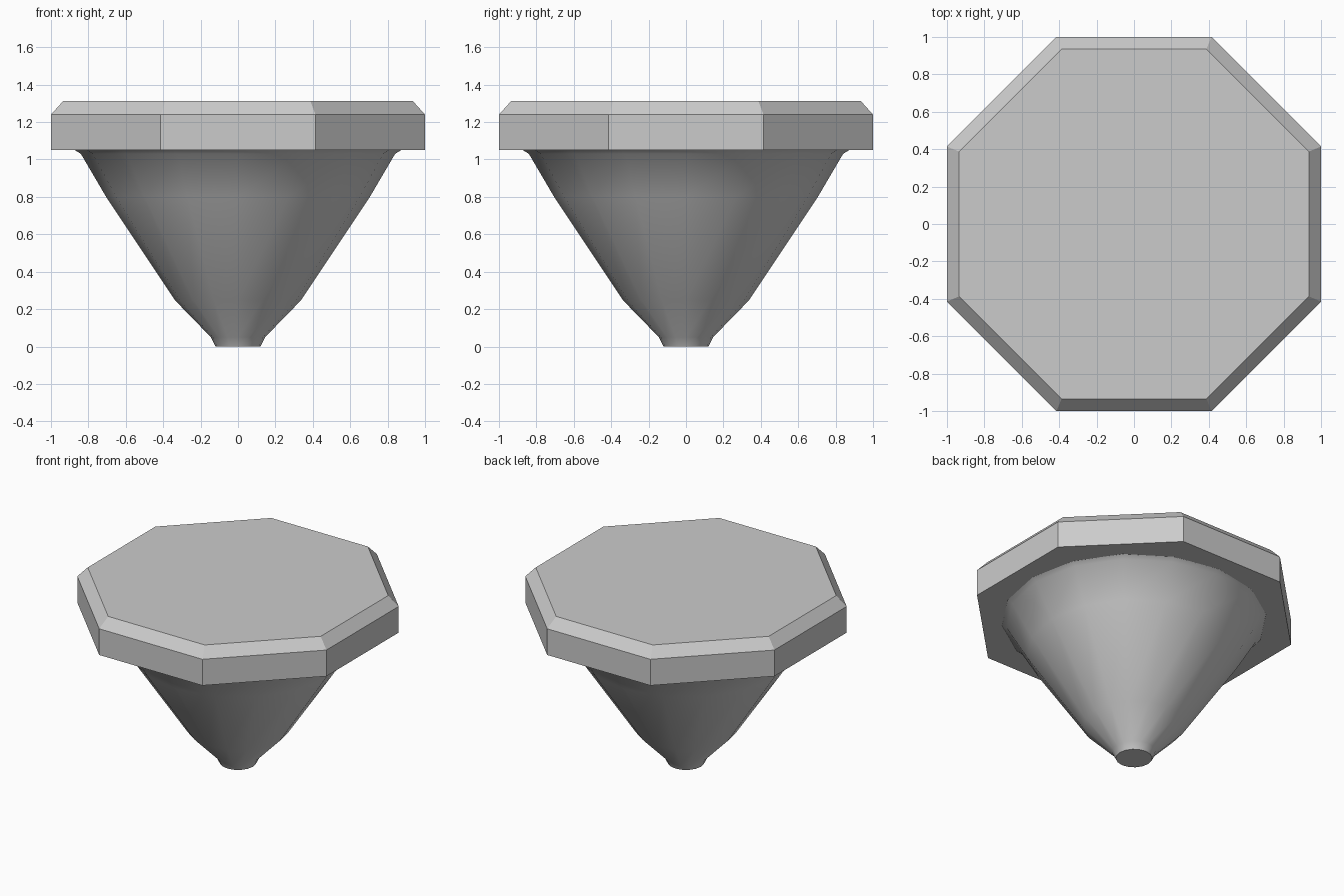
import bpy, bmesh
from math import cos, sin, pi, radians

if "Cube" in bpy.data.objects:
    bpy.data.objects.remove(bpy.data.objects["Cube"])

def lathe(name, profile, sides, offset, smooth):
    """Stack rings from (radius, z) pairs and cap both ends."""
    bm = bmesh.new()
    rings = [[bm.verts.new((r * cos(offset + 2 * pi * i / sides),
                            r * sin(offset + 2 * pi * i / sides), z))
              for i in range(sides)] for r, z in profile]
    for a, b in zip(rings, rings[1:]):
        for i in range(sides):
            j = (i + 1) % sides
            bm.faces.new((a[i], a[j], b[j], b[i]))
    bm.faces.new(rings[0][::-1])
    bm.faces.new(rings[-1])
    mesh = bpy.data.meshes.new(name)
    bm.to_mesh(mesh)
    bm.free()
    ob = bpy.data.objects.new(name, mesh)
    bpy.context.collection.objects.link(ob)
    if smooth:
        bpy.ops.object.select_all(action='DESELECT')
        ob.select_set(True)
        bpy.context.view_layer.objects.active = ob
        bpy.ops.object.shade_smooth_by_angle(angle=radians(50))
    return ob

# Octagonal slab with a chamfered top edge (radii given across corners)
k = 1 / cos(pi / 8)
lathe("octagonal_top", [(k, 1.05), (k, 1.24), (0.935 * k, 1.312)], 8, pi / 8, False)

# Tapered pedestal with a narrow foot and a small flared rim
lathe("tapered_pedestal",
      [(0.12, 0), (0.145, 0.05), (0.335, 0.245), (0.705, 0.80),
       (0.84, 1.03), (0.88, 1.055)], 16, 0, True)
